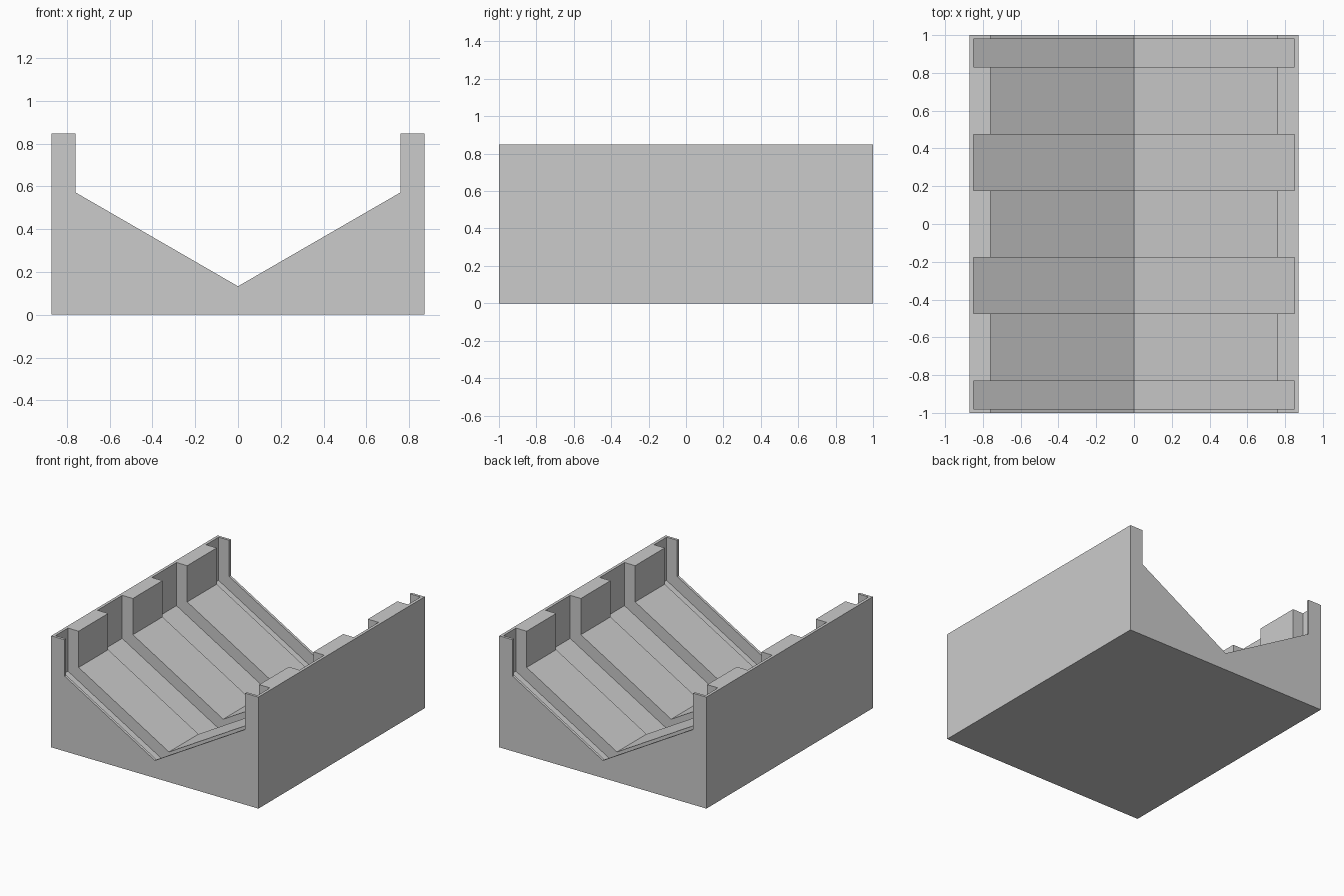
import bpy
import bmesh

cube = bpy.data.objects.get("Cube")
if cube:
    bpy.data.objects.remove(cube, do_unlink=True)

grey = bpy.data.materials.new("plain grey")
grey.use_nodes = True
grey.diffuse_color = (0.6, 0.6, 0.6, 1)
grey.node_tree.nodes["Principled BSDF"].inputs["Base Color"].default_value = grey.diffuse_color

HALF_X, TOP = 0.872, 0.848


def prisms(name, half_profile, spans):
    """Mirror a half profile in x and extrude it along each y span."""
    profile = half_profile + [(-x, z) for x, z in reversed(half_profile) if x > 0]
    bm = bmesh.new()
    for y0, y1 in spans:
        face = bm.faces.new([bm.verts.new((x, y0, z)) for x, z in profile])
        moved = bmesh.ops.extrude_face_region(bm, geom=[face], use_keep_orig=True)
        verts = [v for v in moved["geom"] if isinstance(v, bmesh.types.BMVert)]
        bmesh.ops.translate(bm, verts=verts, vec=(0, y1 - y0, 0))
    bmesh.ops.recalc_face_normals(bm, faces=bm.faces[:])
    mesh = bpy.data.meshes.new(name)
    bm.to_mesh(mesh)
    bm.free()
    mesh.materials.append(grey)
    obj = bpy.data.objects.new(name, mesh)
    bpy.context.collection.objects.link(obj)
    return obj


# V-shaped cradle block with upright side walls
body = prisms("cradle_body",
              [(0, 0.133), (0.76, 0.572), (0.76, TOP), (HALF_X, TOP), (HALF_X, 0)],
              [(-1, 1)])

# Four grooves sunk into the V and the inner walls
near = [(-0.98, -0.83), (-0.475, -0.178)]
cutter = prisms("groove_cutter",
                [(0, 0.03), (0.85, 0.52), (0.85, 1)],
                near + [(-b, -a) for a, b in near])
cutter.hide_render = True

cut = body.modifiers.new("grooves", 'BOOLEAN')
cut.operation = 'DIFFERENCE'
cut.solver = 'EXACT'
cut.object = cutter
bpy.context.view_layer.objects.active = body
bpy.ops.object.modifier_apply(modifier=cut.name)
bpy.data.objects.remove(cutter, do_unlink=True)
